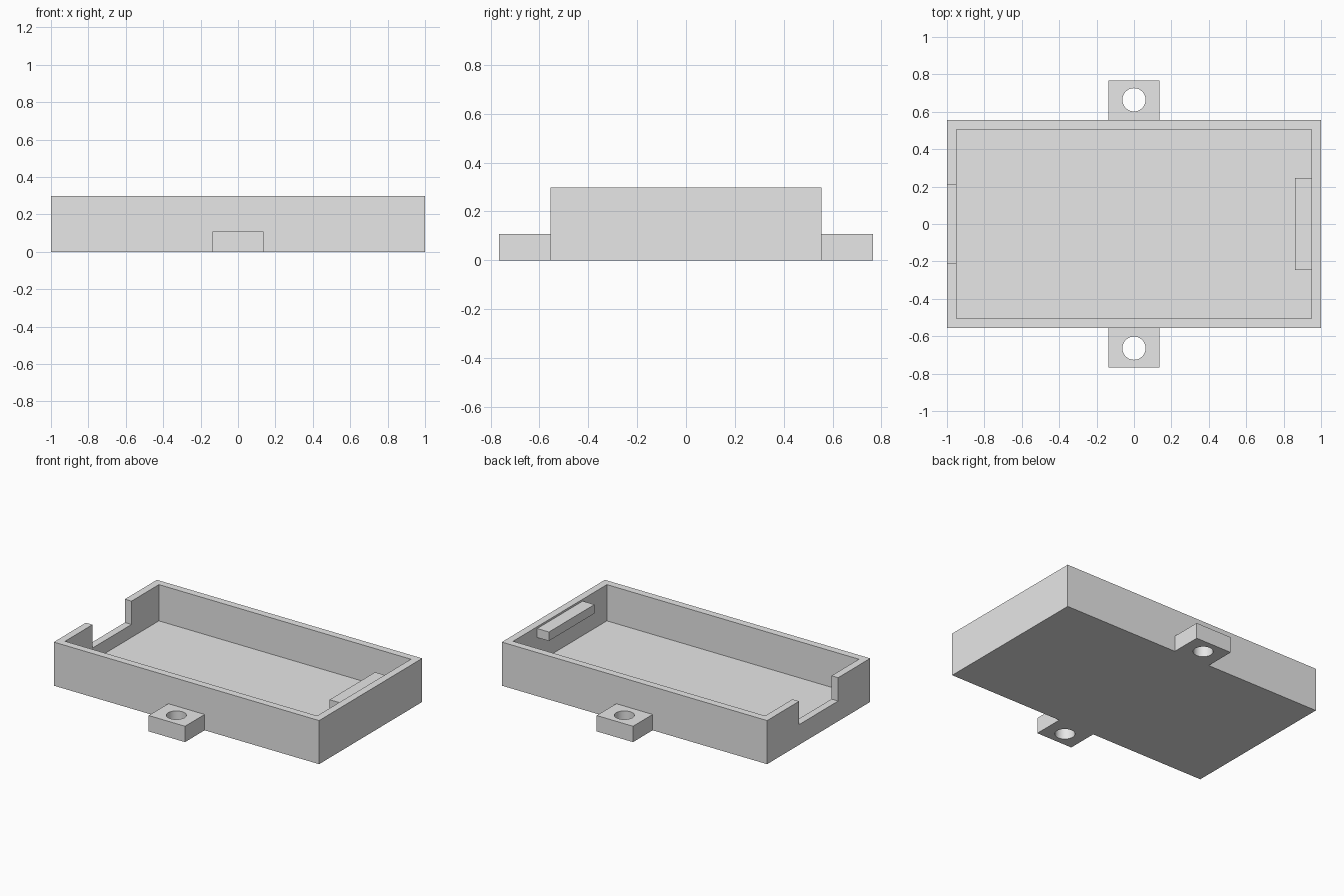
import bpy

if "Cube" in bpy.data.objects:
    bpy.data.objects.remove(bpy.data.objects["Cube"], do_unlink=True)

GREY = (0.8, 0.8, 0.8, 1.0)
grey = bpy.data.materials.new("plain_grey")
grey.use_nodes = True
grey.diffuse_color = GREY
grey.node_tree.nodes["Principled BSDF"].inputs["Base Color"].default_value = GREY

LENGTH, WIDTH, HEIGHT = 2.0, 1.11, 0.297
WALL = 0.05


def box(name, low, high):
    """Axis-aligned box between two corners."""
    centre = [(a + b) / 2 for a, b in zip(low, high)]
    bpy.ops.mesh.primitive_cube_add(size=1, location=centre)
    obj = bpy.context.object
    obj.name = name
    obj.scale = [b - a for a, b in zip(low, high)]
    bpy.ops.object.transform_apply(location=True, rotation=False, scale=True)
    obj.data.materials.append(grey)
    return obj


def cut(target, cutter):
    """Subtract the cutter from the target, then discard the cutter."""
    cutter.hide_render = True
    mod = target.modifiers.new("cut", 'BOOLEAN')
    mod.operation = 'DIFFERENCE'
    mod.solver = 'EXACT'
    mod.object = cutter
    bpy.ops.object.select_all(action='DESELECT')
    bpy.context.view_layer.objects.active = target
    target.select_set(True)
    bpy.ops.object.modifier_apply(modifier=mod.name)
    bpy.data.objects.remove(cutter, do_unlink=True)


# Open tray with a thin floor and walls
hx, hy = LENGTH / 2, WIDTH / 2
ix, iy = hx - WALL, hy - WALL
tray = box("tray", (-hx, -hy, 0), (hx, hy, HEIGHT))
cut(tray, box("cavity_cutter", (-ix, -iy, WALL), (ix, iy, HEIGHT + 0.2)))

# Notch in one end wall
cut(tray, box("notch_cutter", (-hx - 0.1, -0.21, 0.138), (-ix + 0.1, 0.21, HEIGHT + 0.1)))

# Catch bar on the inside of the opposite wall
box("catch_bar", (0.862, -0.245, 0.223), (ix, 0.245, 0.284))

# Mounting tabs with screw holes on both long sides
for side, label in ((-1, "front"), (1, "back")):
    y_in, y_out = side * hy, side * 0.766
    tab = box(label + "_mounting_tab", (-0.137, min(y_in, y_out), 0),
              (0.137, max(y_in, y_out), 0.108))
    bpy.ops.mesh.primitive_cylinder_add(vertices=48, radius=0.062, depth=0.5,
                                        location=(0, side * 0.664, 0.05))
    hole = bpy.context.object
    hole.data.materials.append(grey)
    cut(tab, hole)
    bpy.ops.object.shade_smooth_by_angle()
